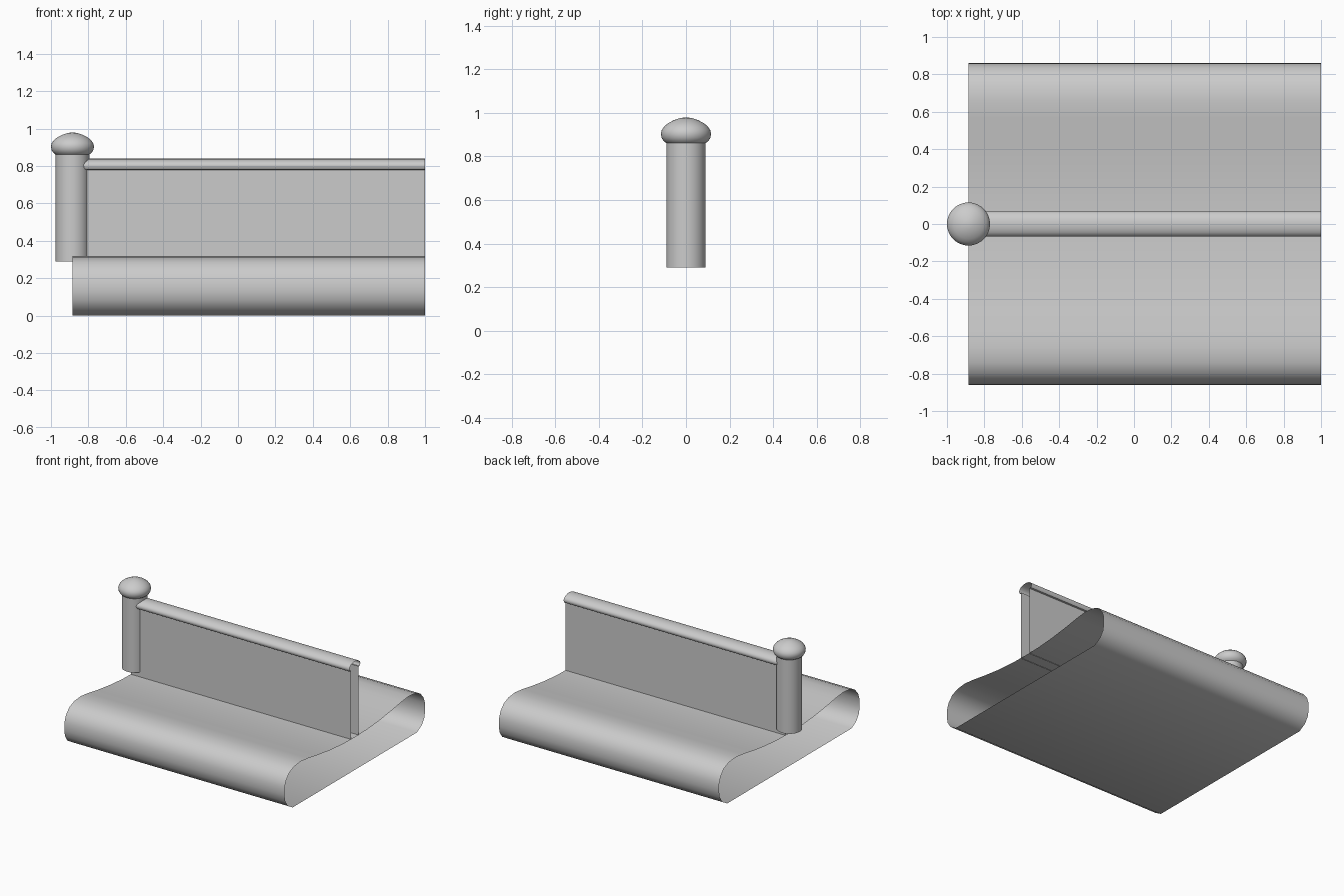
import bpy, math

if "Cube" in bpy.data.objects:
    bpy.data.objects.remove(bpy.data.objects["Cube"])

X0, X1 = -0.885, 1.0   # start (post axis) and end of the extruded parts
SIDES = 40


def make_object(name, verts, faces, angle=40):
    mesh = bpy.data.meshes.new(name)
    mesh.from_pydata(verts, [], faces)
    mesh.update()
    obj = bpy.data.objects.new(name, mesh)
    bpy.context.collection.objects.link(obj)
    bpy.ops.object.select_all(action='DESELECT')
    obj.select_set(True)
    bpy.context.view_layer.objects.active = obj
    bpy.ops.object.shade_smooth_by_angle(angle=math.radians(angle))
    return obj


def extrude_profile(name, half, closed):
    """Mirror a (y, z) half profile ending at y = 0 and sweep it along x, ends open."""
    prof = half + [(-y, z) for y, z in reversed(half[:-1])]
    n = len(prof)
    verts = [(x, y, z) for x in (X0, X1) for y, z in prof]
    faces = [(i, (i + 1) % n, n + (i + 1) % n, n + i)
             for i in range(n if closed else n - 1)]
    return make_object(name, verts, faces)


def lathe(name, prof, cx):
    """Revolve an (r, z) profile, listed bottom to top; r = 0 closes the tip."""
    verts, faces, rings = [], [], []
    for r, z in prof:
        count = SIDES if r > 0 else 1
        rings.append([len(verts) + k for k in range(count)])
        for k in range(count):
            a = 2 * math.pi * k / SIDES
            verts.append((cx + r * math.cos(a), r * math.sin(a), z))
    for lo, hi in zip(rings, rings[1:]):
        for k in range(SIDES):
            j = (k + 1) % SIDES
            if len(hi) == 1:
                faces.append((lo[k], lo[j], hi[0]))
            else:
                faces.append((lo[k], lo[j], hi[j], hi[k]))
    return make_object(name, verts, faces)


# Base: hollow tube with rounded sides and a dipped top
extrude_profile("base", [
    (0.76, 0.005), (0.82, 0.035), (0.85, 0.08), (0.86, 0.13), (0.858, 0.19),
    (0.84, 0.24), (0.80, 0.285), (0.74, 0.31), (0.66, 0.318), (0.57, 0.308),
    (0.45, 0.288), (0.30, 0.268), (0.15, 0.256), (0.0, 0.252)], True)

# Panel: two thin upright sheets
for side, name in ((-1, "front_panel"), (1, "back_panel")):
    y = 0.045 * side
    verts = [(X0, y, 0.25), (X1, y, 0.25), (X1, y, 0.785), (X0, y, 0.785)]
    make_object(name, verts, [(0, 1, 2, 3) if side < 0 else (3, 2, 1, 0)])

# Rail: rounded cover with lips turned in to the panel
extrude_profile("rail", [
    (0.045, 0.78), (0.058, 0.782), (0.066, 0.793), (0.067, 0.806),
    (0.06, 0.819), (0.045, 0.83), (0.024, 0.837), (0.0, 0.84)], False)

# Post: open round tube
lathe("post", [(0.09, 0.29), (0.09, 0.865)], X0)

# Knob: flattened dome on the post
lathe("post_knob", [
    (0.088, 0.86), (0.102, 0.87), (0.112, 0.886), (0.115, 0.905),
    (0.111, 0.922), (0.099, 0.939), (0.08, 0.954), (0.055, 0.967),
    (0.028, 0.976), (0.0, 0.98)], X0)

# Rest the base on the ground
for obj in bpy.data.objects:
    if obj.name == "base":
        for v in obj.data.vertices:
            if v.co.z < 0.01:
                v.co.z = 0.0
